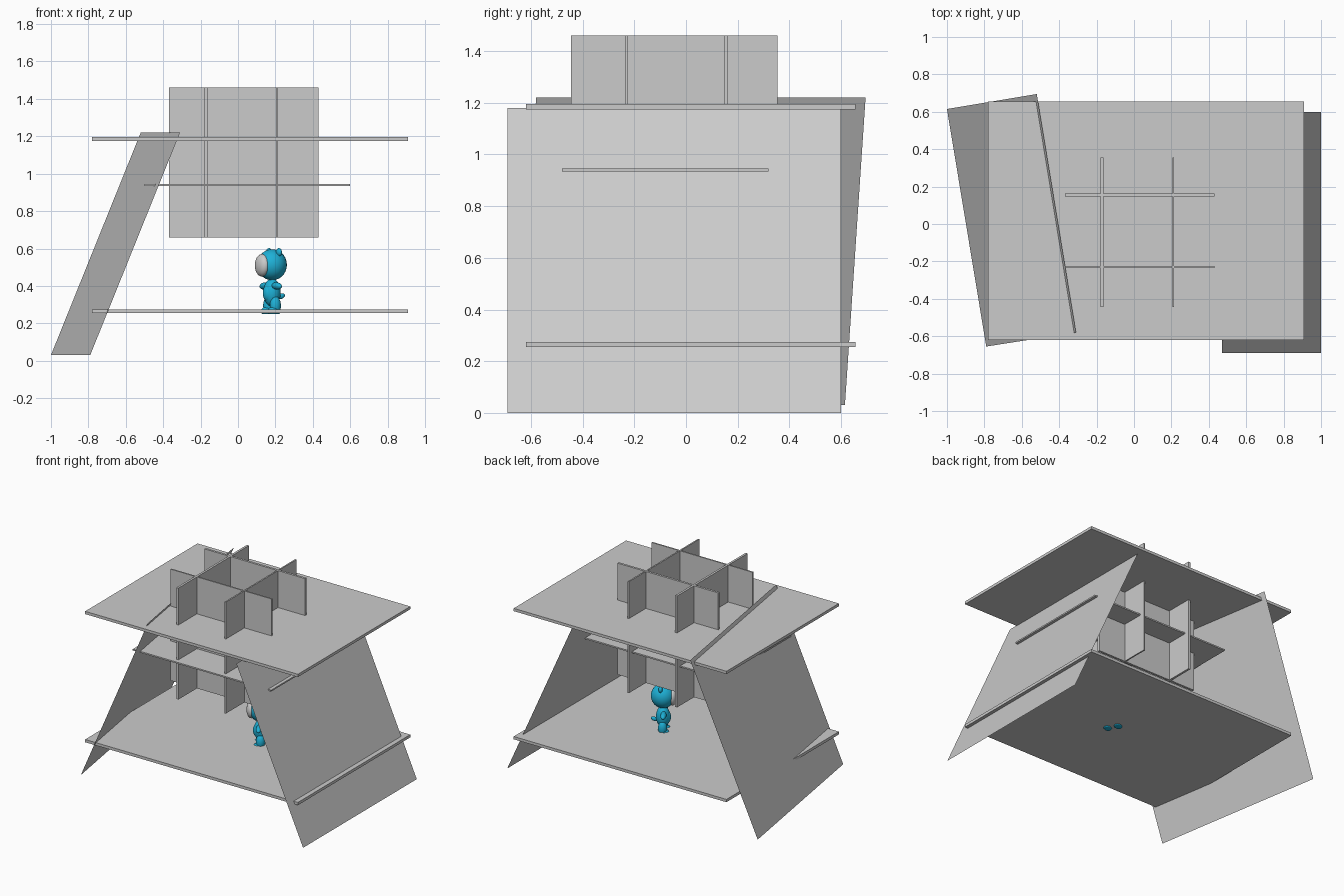
import bpy, bmesh, math
from mathutils import Matrix, Vector

if "Cube" in bpy.data.objects:
    bpy.data.objects.remove(bpy.data.objects["Cube"])


def material(name, rgb):
    m = bpy.data.materials.new(name)
    m.diffuse_color = (*rgb, 1)
    m.use_nodes = True
    m.node_tree.nodes["Principled BSDF"].inputs["Base Color"].default_value = m.diffuse_color
    return m


GREY = material("light_grey", (0.6, 0.6, 0.6))
BLUE = material("teal_blue", (0.013, 0.44, 0.68))


def finish(name, bm, mat, smooth=False):
    me = bpy.data.meshes.new(name)
    bmesh.ops.recalc_face_normals(bm, faces=bm.faces)
    bm.to_mesh(me)
    bm.free()
    me.materials.append(mat)
    for p in me.polygons:
        p.use_smooth = smooth
    ob = bpy.data.objects.new(name, me)
    bpy.context.collection.objects.link(ob)
    return ob


def box(name, lo, hi, mat=GREY):
    lo, hi = Vector(lo), Vector(hi)
    bm = bmesh.new()
    bmesh.ops.create_cube(bm, size=1, matrix=Matrix.Translation((lo + hi) / 2)
                          @ Matrix.Diagonal((*(hi - lo), 1)))
    return finish(name, bm, mat)


def sheet(name, corners):
    bm = bmesh.new()
    bm.faces.new([bm.verts.new(c) for c in corners])
    return finish(name, bm, GREY)


# Sloping side panels (paper thin)
sheet("right_panel", [(1, -.69, 0), (1, .6, 0), (.47, .6, 1.18), (.47, -.69, 1.18)])
sheet("left_panel", [(-.79, -.655, .03), (-.31, -.58, 1.22),
                     (-.52, .695, 1.22), (-1, .615, .03)])

# Shelves
box("bottom_shelf", (-.78, -.62, .255), (.91, .655, .275))
box("top_shelf", (-.78, -.62, 1.175), (.91, .655, 1.195))
box("middle_shelf", (-.5, -.48, .935), (.6, .32, .945))

# Crossing upright dividers
for i, (x, t) in enumerate([(-.17, .008), (.21, .005)]):
    box(f"divider_lengthwise_{i}", (x - t, -.445, .66), (x + t, .355, 1.46))
for i, (y, t) in enumerate([(.155, .008), (-.23, .005)]):
    box(f"divider_crosswise_{i}", (-.37, y - t, .66), (.43, y + t, 1.46))

# Small figure, modelled facing -y, then turned to the left
PLACE = Matrix.Translation((.182, 0, 0)) @ Matrix.Rotation(math.radians(-60), 4, 'Z')


def blob(name, c, r, mat=BLUE, rot=0, axis='Y', floor=None):
    bm = bmesh.new()
    bmesh.ops.create_uvsphere(
        bm, u_segments=24, v_segments=14, radius=1,
        matrix=Matrix.Translation(c) @ Matrix.Rotation(rot, 4, axis)
        @ Matrix.Diagonal((*r, 1)))
    if floor is not None:
        for v in bm.verts:
            v.co.z = max(v.co.z, floor)
    bm.transform(PLACE)
    return finish(name, bm, mat, True)


blob("head", (0, 0, .513), (.078, .08, .083))
blob("face", (0, -.062, .51), (.054, .032, .06), GREY)
blob("body", (0, 0, .365), (.048, .046, .075))
blob("belly", (0, -.018, .362), (.034, .034, .05))
blob("tail", (0, .058, .345), (.012, .022, .014), rot=.4, axis='X')
for s, side in ((-1, "left"), (1, "right")):
    blob(f"{side}_ear", (s * .052, .012, .58), (.022, .014, .022))
    blob(f"{side}_arm", (s * .065, -.008, .4), (.045, .019, .019), rot=s * .08)
    blob(f"{side}_leg", (s * .036, 0, .295), (.028, .03, .05), floor=.25)
    blob(f"{side}_foot", (s * .036, -.008, .265), (.028, .036, .026), floor=.25)
